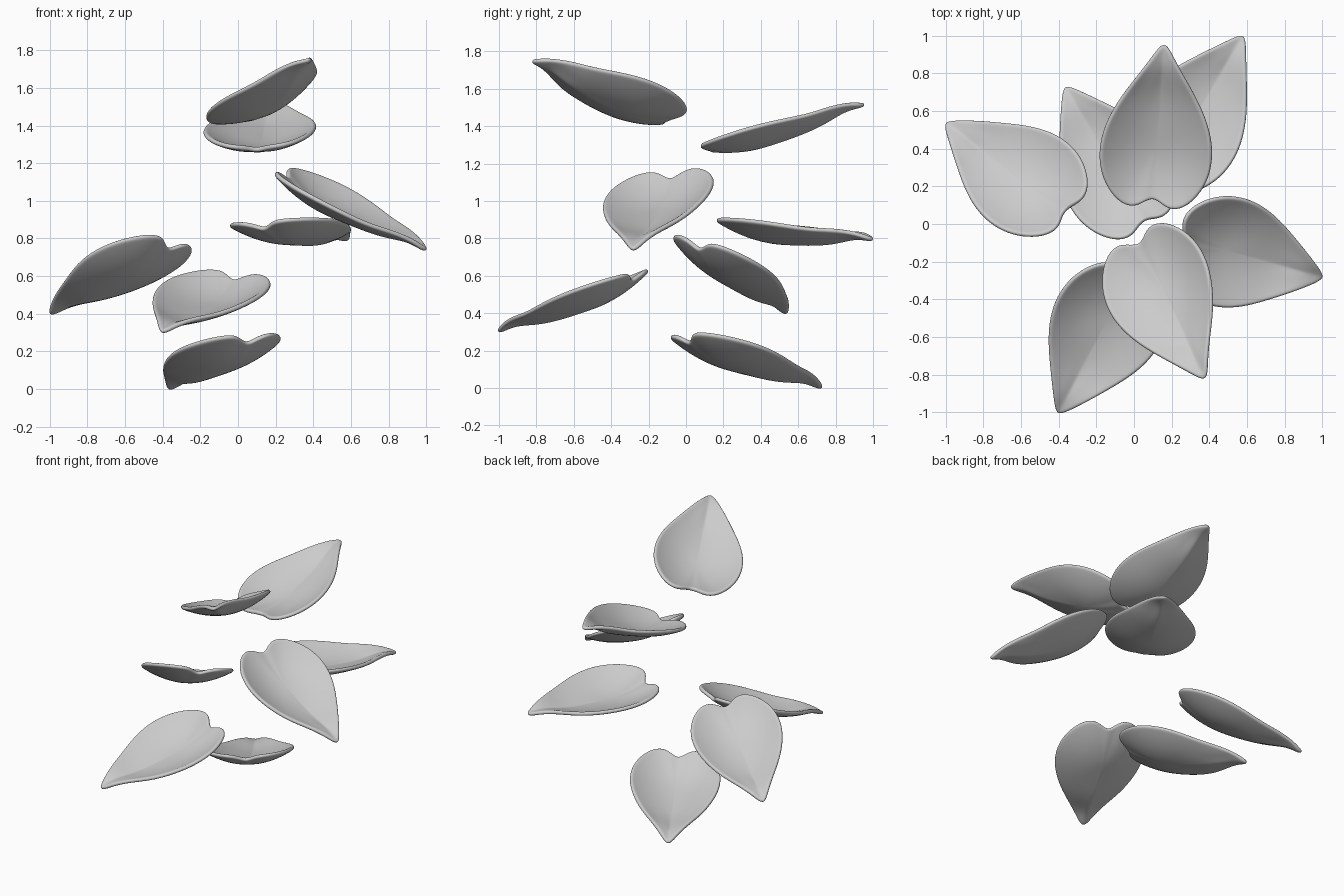
import bpy, bmesh, math
from mathutils import Vector, Matrix

if "Cube" in bpy.data.objects:
    bpy.data.objects.remove(bpy.data.objects["Cube"])

# Half outline of the heart-shaped leaf: (side, along, rim height), notch to tip
HALF = [(0, 0, 0), (0.045, -0.022, 0.02), (0.095, -0.05, 0.035), (0.16, -0.038, 0.04),
        (0.225, 0.02, 0.043), (0.28, 0.115, 0.045), (0.303, 0.23, 0.045),
        (0.292, 0.35, 0.04), (0.25, 0.47, 0.03), (0.19, 0.58, 0.02),
        (0.12, 0.69, 0.008), (0.06, 0.785, 0), (0.026, 0.838, -0.005), (0, 0.86, -0.01)]
OUTLINE = HALF + [(-x, y, z) for x, y, z in HALF[-2:0:-1]]
RINGS = (0.2, 0.4, 0.6, 0.8, 0.93, 1.0)
MID, DEPTH = 0.28, -0.055


def lift(y):
    # raised crest just before the drooping tip
    return 0.028 * math.exp(-((y - 0.73) / 0.09) ** 2)


def leaf_mesh():
    bm = bmesh.new()
    centre = bm.verts.new((0, MID, DEPTH))
    rows = []
    for s in RINGS:
        row = []
        for x, y, z in OUTLINE:
            v = MID + (y - MID) * s
            row.append(bm.verts.new((x * s, v, DEPTH + (z - DEPTH) * s * s + lift(v))))
        rows.append(row)
    n = len(OUTLINE)
    for i in range(n):
        j = (i + 1) % n
        bm.faces.new((centre, rows[0][i], rows[0][j]))
        for a, b in zip(rows, rows[1:]):
            bm.faces.new((a[i], b[i], b[j], a[j]))
    bmesh.ops.recalc_face_normals(bm, faces=bm.faces)
    for f in bm.faces:
        f.smooth = True
    me = bpy.data.meshes.new("leaf")
    bm.to_mesh(me)
    bm.free()
    return me


def place_leaf(name, notch, tip, side):
    y = (Vector(tip) - Vector(notch)).normalized()
    x = Vector(side)
    x = (x - y * x.dot(y)).normalized()
    z = x.cross(y)
    ob = bpy.data.objects.new(name, mesh)
    bpy.context.collection.objects.link(ob)
    m = Matrix((x, y, z)).transposed().to_4x4()
    m.translation = Vector(notch)
    ob.matrix_world = m
    # thin body with rounded rim
    so = ob.modifiers.new("thickness", 'SOLIDIFY')
    so.thickness, so.offset = 0.026, 0
    su = ob.modifiers.new("smooth", 'SUBSURF')
    su.levels = su.render_levels = 2


mesh = leaf_mesh()

# Seven leaves spiralling upward: notch point, tip point, sideways direction
LEAVES = [
    ((0.05, 0.02, 0.24), (-0.36, 0.72, 0.01), (0.52, 0.305, 0.03)),
    ((-0.02, -0.29, 0.57), (-0.40, -1.0, 0.31), (-0.54, 0.25, 0.05)),
    ((-0.37, 0.07, 0.74), (-0.99, 0.53, 0.41), (0.25, 0.51, -0.17)),
    ((0.14, 0.27, 0.85), (0.58, 1.0, 0.80), (0.52, -0.31, 0.04)),
    ((0.26, -0.08, 1.11), (0.99, -0.28, 0.75), (-0.10, -0.59, -0.09)),
    ((0.10, 0.14, 1.27), (0.16, 0.95, 1.52), (0.60, 0.0, 0.03)),
    ((0.03, -0.11, 1.43), (0.37, -0.81, 1.75), (-0.87, -0.42, -0.25)),
]
for i, data in enumerate(LEAVES):
    place_leaf(f"leaf_{i + 1}", *data)
